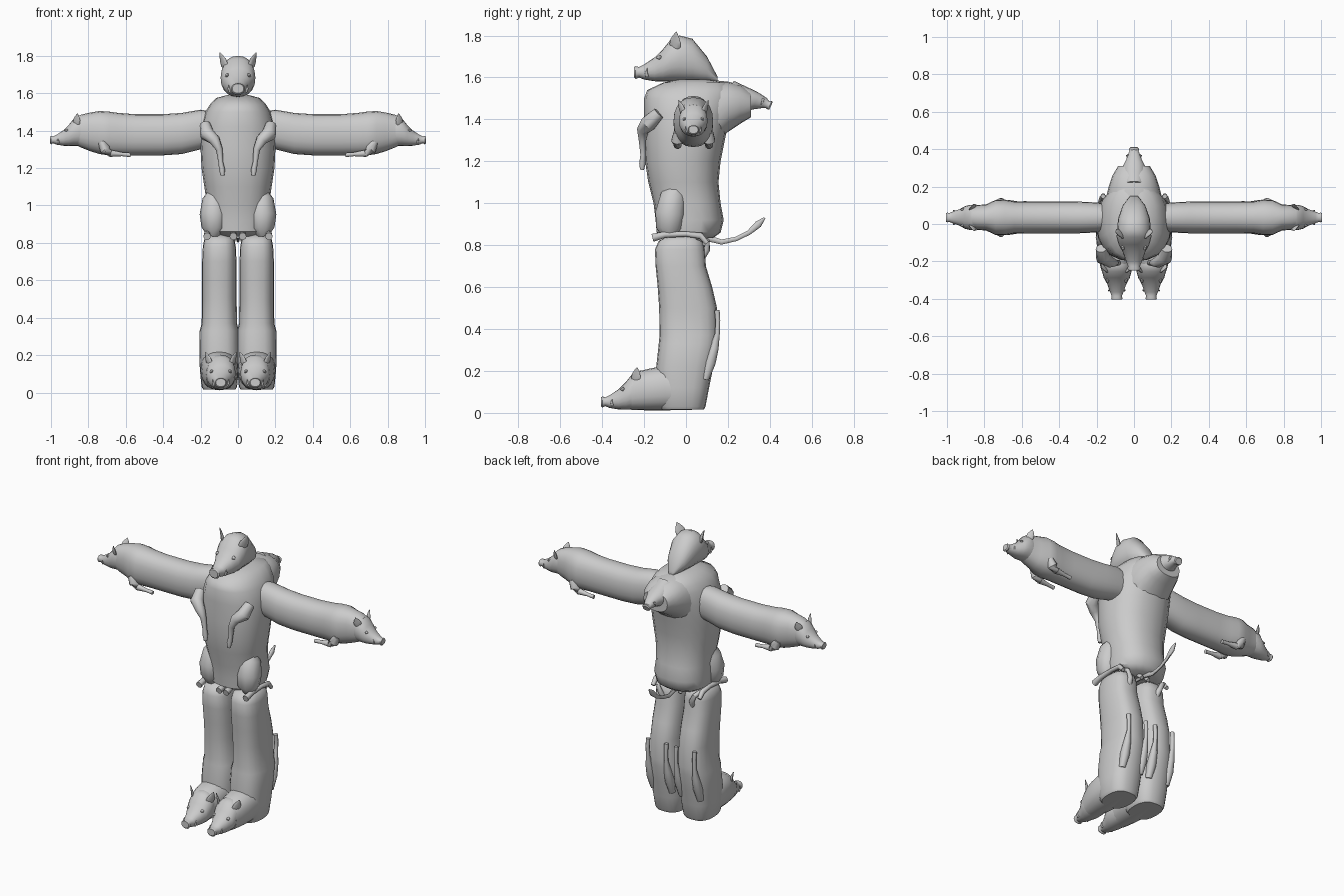
import bpy, bmesh, math
from mathutils import Vector as V

hide = bpy.data.materials.new("plain grey")
hide.diffuse_color = (0.6, 0.6, 0.6, 1)
X, Y, Z = V((1, 0, 0)), V((0, 1, 0)), V((0, 0, 1))
O = V((0, 0, 0))


def skin(name, rings, n=20, p=2.3):
    """Skin closed super-ellipse rings: (centre, half axis a, half axis b)."""
    bm = bmesh.new()
    loops = []
    for c, a, b in rings:
        loop = []
        for i in range(n):
            t = 2 * math.pi * i / n
            co, si = math.cos(t), math.sin(t)
            k, m = abs(co) ** (2 / p), abs(si) ** (2 / p)
            loop.append(bm.verts.new(c + a * math.copysign(k, co) + b * math.copysign(m, si)))
        loops.append(loop)
    for l0, l1 in zip(loops, loops[1:]):
        for i in range(n):
            j = (i + 1) % n
            bm.faces.new((l0[i], l0[j], l1[j], l1[i]))
    bm.faces.new(loops[0][::-1])
    bm.faces.new(loops[-1])
    bmesh.ops.recalc_face_normals(bm, faces=bm.faces)
    me = bpy.data.meshes.new(name)
    bm.to_mesh(me)
    bm.free()
    me.materials.append(hide)
    ob = bpy.data.objects.new(name, me)
    bpy.context.collection.objects.link(ob)
    bpy.ops.object.select_all(action='DESELECT')
    ob.select_set(True)
    bpy.context.view_layer.objects.active = ob
    bpy.ops.object.shade_smooth_by_angle(angle=math.radians(45))
    return ob


def body(name, o, f, u, rows, s=1, n=20, p=2.3):
    """Loft along f; rows are (distance, half width, top, bottom)."""
    f, u = f.normalized(), u.normalized()
    side = f.cross(u).normalized()
    return skin(name, [(o + s * (f * t + u * (a + b) / 2), side * w * s, u * s * (a - b) / 2)
                       for t, w, a, b in rows], n, p)


def tube(name, pts, radii, flat=1.0):
    """Thin limb along a path."""
    pts = [V(q) for q in pts]
    rings = []
    for i, q in enumerate(pts):
        d = (pts[min(i + 1, len(pts) - 1)] - pts[max(i - 1, 0)]).normalized()
        ref = X if abs(d.x) < 0.8 else Y
        b = d.cross(ref).normalized()
        a = b.cross(d)
        rings.append((q, a * radii[i] * flat, b * radii[i]))
    return skin(name, rings, 10, 2)


HEAD = [(-.21, .02, .025, 0), (-.16, .06, .12, 0), (-.09, .085, .205, 0), (-.03, .09, .22, 0),
        (.01, .093, .205, 0), (.05, .082, .155, 0), (.09, .06, .115, .002), (.14, .042, .082, .01),
        (.165, .032, .07, .02), (.18, .036, .074, .012), (.188, .03, .07, .02)]
EAR = [(0, .014, .012, -.012), (.03, .031, .012, -.01), (.055, .029, .008, -.008),
       (.08, .016, .005, -.005), (.1, .002, .002, -.002)]


def head(name, o, f, u, s, first=0):
    """Boar head: skull, snout, ears, eyes, lower lip; o lies on the jaw under the ears."""
    f, u = f.normalized(), u.normalized()
    side = f.cross(u)
    body(name + "_head", o, f, u, HEAD[first:], s, 20, 2.2)
    for k in (-1, 1):
        d = (u + side * k * .4 - f * .1).normalized()
        face = (f * .6 + side * k).normalized()
        face = (face - d * face.dot(d)).normalized()
        body(name + "_ear", o + s * (side * k * .06 + u * .145 - f * .005), d, face, EAR, s, 12, 2)
        e = o + s * (f * .065 + side * k * .058 + u * .115)
        body(name + "_eye", e, f, u, [(-.015, .004, .004, -.004), (0, .012, .012, -.012),
                                      (.015, .004, .004, -.004)], s, 8, 2)
        # tusk beside the mouth
        tube(name + "_tusk", [o + s * (f * .125 + side * k * .04 + u * .025),
                              o + s * (f * .13 + side * k * .05 + u * .045),
                              o + s * (f * .125 + side * k * .05 + u * .065)],
             [.008 * s, .006 * s, .001 * s])


# Torso: upright boar, belly to the front
body("torso", O, Z, -Y, [
    (.835, .12, .10, -.13), (.86, .16, .14, -.165), (.92, .17, .145, -.18), (1.0, .165, .155, -.165),
    (1.1, .18, .18, -.155), (1.2, .195, .195, -.165), (1.3, .2, .2, -.185), (1.42, .198, .2, -.21),
    (1.5, .175, .2, -.23), (1.54, .15, .185, -.23), (1.575, .115, .11, -.2), (1.59, .06, .04, -.1)])
body("torso_neck", O, Y, Z, [
    (.02, .15, 1.588, 1.3), (.12, .155, 1.588, 1.26), (.2, .135, 1.58, 1.34),
    (.26, .115, 1.565, 1.38), (.31, .085, 1.53, 1.41)])
# The torso boar's head is bent over backwards, upside down
t = math.radians(25)
head("torso", V((0, .29, 1.555)), V((0, math.cos(t), -math.sin(t))),
     V((0, -math.sin(t), -math.cos(t))), .76, 2)

# Upper head with cut neck
head("upper", V((0, -.06, 1.58)), -Y, Z, 1)

# Tail with flat tuft
tube("tail", [(0, 0, .84), (0, .1, .835), (0, .17, .815), (0, .24, .83), (0, .3, .86),
              (0, .345, .9), (0, .375, .93)], [.016, .016, .013, .011, .012, .018, .005], .7)

for k, sd in ((1, "left"), (-1, "right")):
    # Torso limbs: folded front legs on chest, thighs and tucked hooves
    tube(sd + "_chest_leg", [(k * .175, -.13, 1.43), (k * .165, -.18, 1.38), (k * .125, -.205, 1.35),
                             (k * .1, -.208, 1.3), (k * .092, -.205, 1.23), (k * .085, -.208, 1.19),
                             (k * .083, -.21, 1.16)],
         [.03, .04, .03, .018, .013, .016, .01])
    tube(sd + "_thigh", [(k * .11, -.03, 1.1), (k * .125, -.06, 1.03), (k * .13, -.075, .95),
                         (k * .13, -.08, .88), (k * .135, -.08, .835)],
         [.03, .065, .075, .065, .03])
    for j, x in enumerate((.165, .025)):
        tube(sd + "_hind_shank", [(k * x, -.16, .835), (k * x, -.1, .85), (k * x, 0, .853),
                                  (k * x, .07, .845), (k * x, .1, .81)],
             [.02, .016, .013, .016, .012])

    # Arm: horizontal boar pointing outwards
    o = V((0, .035, 0))
    body(sd + "_arm", o, X * k, Z, [
        (.12, .07, 1.5, 1.31), (.2, .08, 1.512, 1.3), (.3, .085, 1.495, 1.275), (.4, .085, 1.488, 1.268),
        (.55, .085, 1.488, 1.268), (.64, .086, 1.495, 1.268), (.69, .095, 1.502, 1.268),
        (.74, .094, 1.505, 1.275), (.79, .07, 1.497, 1.29), (.84, .066, 1.485, 1.31),
        (.87, .058, 1.47, 1.325)])
    head(sd + "_arm", V((k * .868, .035, 1.318)), X * k, Z, .73, 2)
    for y in (-.04, .11):
        tube(sd + "_arm_foreleg", [(k * .73, y, 1.34), (k * .71, y, 1.3), (k * .68, y, 1.278),
                                   (k * .62, y, 1.274), (k * .575, y, 1.27)],
             [.02, .03, .02, .011, .012])

    # Leg: hanging boar, belly to the back, bent forward at the neck
    c = V((k * .1, 0, 0))
    body(sd + "_leg", c, Z, -Y, [
        (.015, .085, .12, -.085), (.03, .095, .13, -.093), (.12, .104, .14, -.11),
        (.22, .107, .142, -.13), (.33, .105, .13, -.15), (.37, .094, .126, -.152), (.5, .093, .128, -.148),
        (.6, .093, .135, -.125), (.7, .092, .145, -.095), (.78, .088, .148, -.09),
        (.82, .08, .13, -.08), (.845, .05, .08, -.05)], 1, 20, 2.6)
    body(sd + "_leg_neck", c, -Y, Z, [
        (-.03, .09, .21, .015), (.1, .1, .225, .012), (.17, .093, .212, .012), (.22, .082, .2, .013),
        (.26, .07, .175, .015)])
    head(sd + "_leg", V((k * .092, -.245, .015)), -Y, Z, .85, 2)
    for x in (.035, .165):
        tube(sd + "_leg_foreleg", [(k * x, .09, .16), (k * x, .115, .24), (k * x, .135, .31),
                                   (k * x, .15, .38), (k * x, .152, .44), (k * x, .148, .49)],
             [.02, .028, .022, .012, .012, .013])
    # Tucked hooves of the hanging boar
    tube(sd + "_leg_hind", [(k * .1, .06, .72), (k * .11, .1, .78), (k * .13, .1, .82), (k * .15, .05, .84)],
         [.02, .016, .014, .014])
